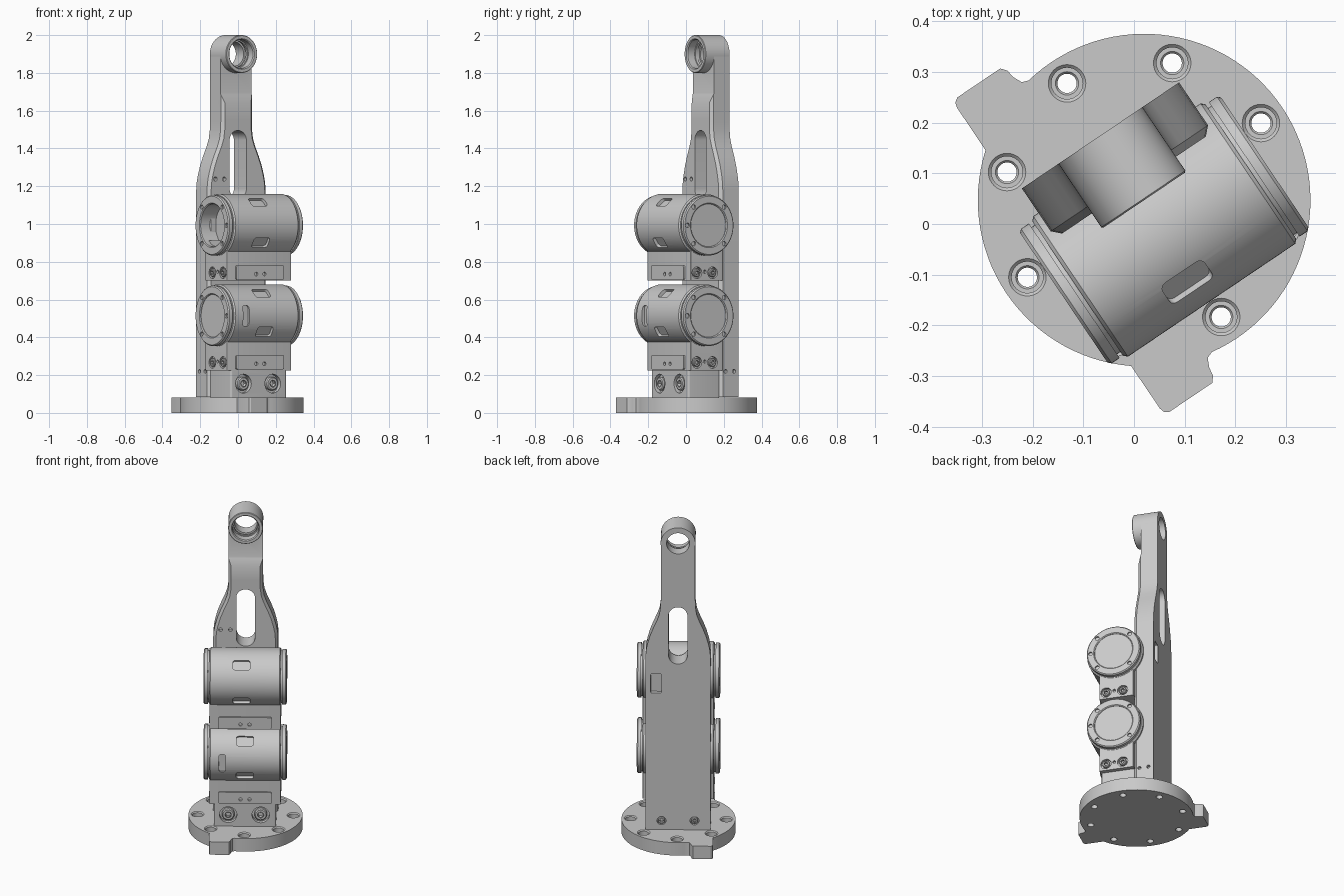
import bpy, bmesh, math
from math import pi, sin, cos, radians
from mathutils import Matrix, Vector

cube = bpy.data.objects.get("Cube")
if cube:
    bpy.data.objects.remove(cube)

grey = bpy.data.materials.new("machined grey")
grey.use_nodes = True
colour = (0.59, 0.59, 0.59, 1)
grey.diffuse_color = colour
grey.node_tree.nodes["Principled BSDF"].inputs["Base Color"].default_value = colour

# Whole assembly is turned on its base
PLACE = Matrix.Translation((0.02, 0.047, 0)) @ Matrix.Rotation(radians(34), 4, "Z")
UP = Matrix()
FRONT = Matrix.Rotation(pi / 2, 4, "X")
BACK = Matrix.Rotation(-pi / 2, 4, "X")
RIGHT = Matrix.Rotation(pi / 2, 4, "Y")
LEFT = Matrix.Rotation(-pi / 2, 4, "Y")
SIDE = Matrix(((0, 0, 1, 0), (1, 0, 0, 0), (0, 1, 0, 0), (0, 0, 0, 1)))
parts = []


def at(x, y, z, turn=UP):
    return Matrix.Translation((x, y, z)) @ turn


def lathe(bm, profile, m, steps=32, closed=False):
    """Spin (radius, height) points about the matrix's z axis."""
    vs = [bm.verts.new(m @ Vector((r, 0, t))) for r, t in profile]
    pairs = list(zip(vs, vs[1:])) + ([(vs[-1], vs[0])] if closed else [])
    es = [bm.edges.new(p) for p in pairs]
    bmesh.ops.spin(bm, geom=vs + es, cent=m.translation, axis=m.to_3x3() @ Vector((0, 0, 1)),
                   angle=2 * pi, steps=steps)
    bmesh.ops.remove_doubles(bm, verts=bm.verts[:], dist=1e-5)


def rod(bm, r, low, high, m, steps=24):
    lathe(bm, [(0, low), (r, low), (r, high), (0, high)], m, steps)


def extrude(bm, face, move):
    new = bmesh.ops.extrude_face_region(bm, geom=[face])["geom"]
    verts = [g for g in new if isinstance(g, bmesh.types.BMVert)]
    bmesh.ops.translate(bm, vec=move, verts=verts)
    return verts, [g for g in new if isinstance(g, bmesh.types.BMFace)][0]


def prism(bm, pts, depth, m):
    """Extrude a flat outline along the matrix's z axis and return the end face."""
    face = bm.faces.new([bm.verts.new(m @ Vector((x, y, 0))) for x, y in pts])
    return extrude(bm, face, m.to_3x3() @ Vector((0, 0, depth)))[1]


def rounded(w, h, r, n=6):
    pts = []
    for k, (sx, sy) in enumerate(((1, 1), (-1, 1), (-1, -1), (1, -1))):
        for i in range(n + 1):
            a = pi / 2 * (k + i / n)
            pts.append((sx * (w / 2 - r) + r * cos(a), sy * (h / 2 - r) + r * sin(a)))
    return pts


def make(name, bm):
    bmesh.ops.recalc_face_normals(bm, faces=bm.faces[:])
    mesh = bpy.data.meshes.new(name)
    bm.to_mesh(mesh)
    bm.free()
    mesh.materials.append(grey)
    ob = bpy.data.objects.new(name, mesh)
    bpy.context.collection.objects.link(ob)
    ob.matrix_world = PLACE
    return ob


def finish(name, bm, *cuts):
    """Make the part and subtract each cutter in turn."""
    ob = make(name, bm)
    for cut in cuts:
        cutter = make(name + "_cutter", cut)
        cutter.hide_render = True
        mod = ob.modifiers.new("cut", "BOOLEAN")
        mod.operation, mod.solver, mod.object = "DIFFERENCE", "EXACT", cutter
        bpy.context.view_layer.update()
        graph = bpy.context.evaluated_depsgraph_get()
        mesh = bpy.data.meshes.new_from_object(ob.evaluated_get(graph))
        ob.modifiers.clear()
        if len(mesh.polygons):
            ob.data = mesh
        bpy.data.objects.remove(cutter)
    parts.append(ob)


def screw(bm, r, m):
    """Screw head with a hexagonal socket, seated at the matrix origin."""
    lathe(bm, [(0, 0), (r, 0), (r, r * 0.5), (r * 0.85, r * 0.65), (r * 0.5, r * 0.65)], m, 24)
    lathe(bm, [(r * 0.5, r * 0.65), (r * 0.45, r * 0.1), (0, r * 0.1)], m, 6)


# Base flange with two locating tabs and eight countersunk holes
R = 0.328


def arc(a, b, n):
    return [(R * cos(radians(a + (b - a) * i / n)), R * sin(radians(a + (b - a) * i / n)))
            for i in range(n + 1)]


tab = [(-0.07, 0.328), (-0.078, 0.345), (-0.081, 0.363), (-0.09, 0.374), (-0.192, 0.374),
       (-0.201, 0.368), (-0.204, 0.358)]
outline = arc(-100, 100, 60) + tab + arc(128.5, 231.5, 30) + [(x, -y) for x, y in reversed(tab)]
base, cut = bmesh.new(), bmesh.new()
prism(base, outline, 0.082, UP)
for k in range(8):
    a = k * pi / 4 - 0.01
    lathe(cut, [(0, -0.01), (0.019, -0.01), (0.019, 0.045), (0.023, 0.05), (0.031, 0.05),
                (0.031, 0.076), (0.037, 0.082), (0.037, 0.1), (0, 0.1)],
          at(0.276 * cos(a), 0.276 * sin(a), 0))
finish("base_flange", base, cut)

# Tapering back tower with a chamfered front edge
half = [(0.187, 0.083), (0.187, 1.18), (0.184, 1.22), (0.176, 1.26), (0.162, 1.31), (0.143, 1.36),
        (0.121, 1.41), (0.107, 1.45), (0.1, 1.5), (0.099, 1.55), (0.099, 1.9)]
tower = bmesh.new()
end = prism(tower, half + [(-x, z) for x, z in reversed(half)], 0.102, at(0, 0.154, 0, FRONT))
for v in extrude(tower, end, Vector((0, -0.016, 0)))[0]:
    v.co.x -= math.copysign(0.016, v.co.x)
neck, bore, slot, holes = (bmesh.new() for _ in range(4))
prism(neck, [(-0.1, 1.62), (0.028, 1.62), (0.056, 1.695), (0.056, 2.1), (-0.1, 2.1)], 0.6,
      at(-0.3, 0, 0, SIDE))
rod(bore, 0.085, -0.3, 0.02, at(0, 0, 1.9, FRONT), 48)
prism(slot, rounded(0.108, 0.36, 0.053, 10), 0.3, at(0, 0.25, 1.315, FRONT))
prism(holes, rounded(0.062, 0.12, 0.006), 0.07, at(0.126, 0.2, 1.01, FRONT))
for x in (-0.144, -0.088):
    rod(holes, 0.011, -0.02, 0.05, at(x, 0.036, 1.238, FRONT))
for s, turn in ((1, RIGHT), (-1, LEFT)):
    rod(holes, 0.026, -0.015, 0.05, at(s * 0.095, 0.154, 0.14, BACK))
    for y in (0.07, 0.124):
        rod(holes, 0.01, -0.02, 0.05, at(s * 0.187, y, 0.22, turn))
finish("tower", tower, neck, bore, slot, holes)

bm = bmesh.new()
for s in (-1, 1):
    screw(bm, 0.021, at(s * 0.095, 0.139, 0.14, BACK))
finish("tower_screws", bm)

# Bearing eye at the top of the tower
eye = bmesh.new()
lathe(eye, [(0.066, -0.154), (0.1, -0.154), (0.1, -0.003), (0.097, 0),
            (0.081, 0), (0.076, -0.006), (0.076, -0.05), (0.07, -0.05), (0.07, -0.065),
            (0.076, -0.065), (0.076, -0.08), (0.066, -0.08)],
      at(0, 0, 1.9, FRONT), 64, True)
finish("bearing_eye", eye)

# Pedestal with two large socket screws
bm, cut, heads = bmesh.new(), bmesh.new(), bmesh.new()
prism(bm, rounded(0.356, 0.2, 0.01), 0.15, at(0, -0.06, 0.08))
for x in (-0.097, 0.09):
    rod(cut, 0.05, -0.025, 0.05, at(x, -0.16, 0.155, FRONT), 32)
    screw(heads, 0.036, at(x, -0.137, 0.155, FRONT))
finish("pedestal", bm, cut)
finish("pedestal_screws", heads)


def cap(depth):
    """End cap profile from the axis out to the barrel."""
    return [(0, 0.239 - depth), (0.113, 0.239 - depth), (0.113, 0.234), (0.118, 0.239),
            (0.154, 0.239), (0.16, 0.233), (0.16, 0.214), (0.151, 0.214), (0.151, 0.206),
            (0.16, 0.206), (0.167, 0.199)]


# Two actuator modules: barrel, end caps, mounting block and front plate
Y = -0.071
modules = (("lower", 0.514, 0.225, 0.008, ((47, 0.0, 0.1, 0.06), (-31, 0.0, 0.1, 0.06),
                                           (0, -0.13, 0.04, 0.11))),
           ("upper", 0.993, 0.7, 0.1, ((48, -0.02, 0.1, 0.06), (-34, -0.02, 0.1, 0.06))))
for name, z, floor, open_depth, slots in modules:
    barrel, cut = bmesh.new(), bmesh.new()
    left_end = [(r, -t) for r, t in cap(open_depth)]
    lathe(barrel, left_end + cap(0.008)[::-1], at(0, Y, z, RIGHT), 72)
    for angle, x, w, h in slots:
        a = radians(angle)
        turn = Matrix.Rotation(pi / 2 - a, 4, "X")
        prism(cut, rounded(w, h, 0.014), 0.06,
              at(x, Y - 0.149 * cos(a), z + 0.149 * sin(a), turn))
    for s, turn in ((1, RIGHT), (-1, LEFT)):
        for angle in (45, 135, 180, 225, 315):
            a = radians(angle)
            rod(cut, 0.012, -0.01, 0.02,
                at(s * 0.239, Y + 0.137 * cos(a), z + 0.137 * sin(a), turn), 16)
    finish(name + "_barrel", barrel, cut)

    block, cut, heads = bmesh.new(), bmesh.new(), bmesh.new()
    prism(block, rounded(0.41, 0.205, 0.004), z - floor - 0.08, at(0, -0.0625, floor))
    for s, turn in ((1, RIGHT), (-1, LEFT)):
        for y in (-0.125, -0.025):
            rod(cut, 0.031, -0.014, 0.05, at(s * 0.205, y, floor + 0.042, turn))
            screw(heads, 0.022, at(s * 0.193, y, floor + 0.042, turn))
        rod(cut, 0.009, -0.014, 0.05, at(s * 0.205, -0.075, floor + 0.047, turn), 16)
    finish(name + "_block", block, cut)
    finish(name + "_block_screws", heads)

    plate, cut = bmesh.new(), bmesh.new()
    prism(plate, rounded(0.304, 0.074, 0.008), 0.026, at(0, -0.15, floor + 0.043, FRONT))
    for x in (-0.026, 0.026):
        rod(cut, 0.01, -0.012, 0.05, at(x, -0.176, floor + 0.035, FRONT), 16)
    finish(name + "_front_plate", plate, cut)

# Smooth the curved faces, keep machined edges sharp
bpy.ops.object.select_all(action="DESELECT")
for ob in parts:
    ob.select_set(True)
bpy.context.view_layer.objects.active = parts[0]
bpy.ops.object.shade_smooth_by_angle(angle=radians(30))
